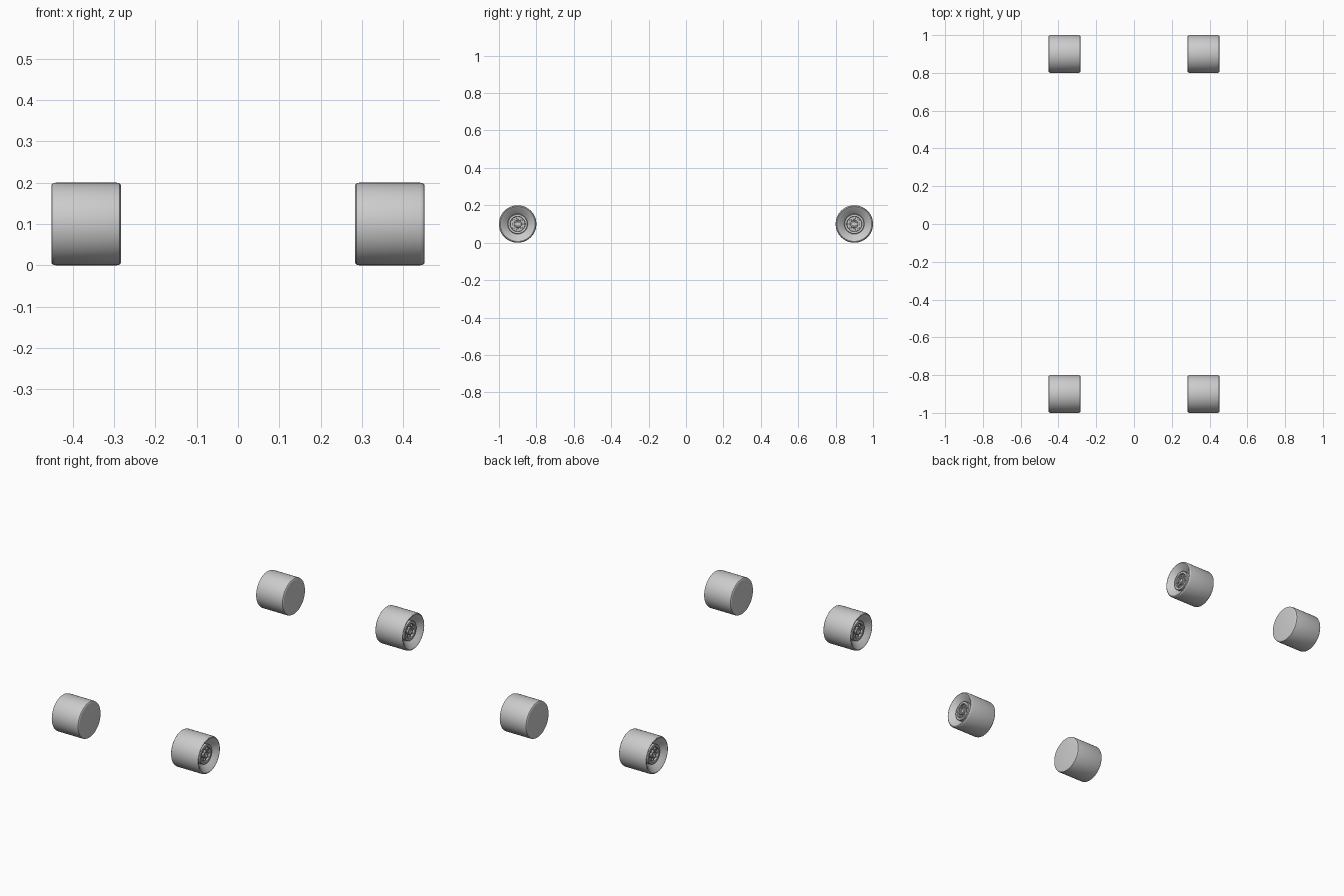
import bpy, bmesh
from math import cos, sin, pi, radians
from mathutils import Matrix, Vector

if "Cube" in bpy.data.objects:
    bpy.data.objects.remove(bpy.data.objects["Cube"])

SEG = 48
HALF = 0.0845       # half the wheel width
CX, CY, R = 0.3675, 0.9, 0.1


def lathe(bm, profile):
    """Spin (radius, x) points about the x axis."""
    rings = []
    for r, x in profile:
        if r == 0:
            rings.append([bm.verts.new((x, 0, 0))] * SEG)
        else:
            rings.append([bm.verts.new((x, r * cos(2 * pi * i / SEG), r * sin(2 * pi * i / SEG)))
                          for i in range(SEG)])
    for a, b in zip(rings, rings[1:]):
        for i in range(SEG):
            j = (i + 1) % SEG
            bm.faces.new(list(dict.fromkeys((a[i], a[j], b[j], b[i]))))


def finish(bm, name, side, y):
    """Place the part; side -1 turns the outer face towards -x."""
    bmesh.ops.recalc_face_normals(bm, faces=bm.faces)
    mesh = bpy.data.meshes.new(name)
    bm.to_mesh(mesh)
    bm.free()
    ob = bpy.data.objects.new(name, mesh)
    bpy.context.collection.objects.link(ob)
    ob.location = (side * CX, y, R)
    ob.rotation_euler.z = 0 if side > 0 else pi
    bpy.context.view_layer.objects.active = ob
    ob.select_set(True)
    bpy.ops.object.shade_smooth_by_angle(angle=radians(30))
    ob.select_set(False)


def wheel(label, side, y):
    # tyre: flat inner face, rounded shoulders, dished outer face
    bm = bmesh.new()
    lathe(bm, [(0, -HALF), (0.090, -HALF), (0.095, -HALF + 0.001), (0.0985, -HALF + 0.004),
               (R, -HALF + 0.010), (R, HALF - 0.010), (0.0985, HALF - 0.004),
               (0.096, HALF - 0.001), (0.093, HALF), (0.089, HALF - 0.002),
               (0.054, HALF - 0.036), (0, HALF - 0.036)])
    finish(bm, label + "_tyre", side, y)

    # hub: raised ring, recessed bearing face and central axle nut
    bm = bmesh.new()
    h = HALF - 0.036
    lathe(bm, [(0.053, h - 0.002), (0.053, h + 0.016), (0.051, h + 0.018), (0.041, h + 0.018),
               (0.039, h + 0.016), (0.039, h + 0.006), (0.021, h + 0.006),
               (0.021, h + 0.016), (0.019, h + 0.018), (0.013, h + 0.018),
               (0.012, h + 0.012), (0, h + 0.012)])
    finish(bm, label + "_hub", side, y)

    # small studs around the bearing face
    bm = bmesh.new()
    for i in range(8):
        a = 2 * pi * i / 8
        pos = Vector((h + 0.009, 0.030 * cos(a), 0.030 * sin(a)))
        bmesh.ops.create_cone(bm, cap_ends=True, segments=12, radius1=0.006, radius2=0.005,
                              depth=0.010,
                              matrix=Matrix.Translation(pos) @ Matrix.Rotation(pi / 2, 4, 'Y'))
    finish(bm, label + "_studs", side, y)


for sx, sname in ((1, "right"), (-1, "left")):
    for sy, yname in ((-1, "front"), (1, "rear")):
        wheel(yname + "_" + sname + "_wheel", sx, sy * CY)
